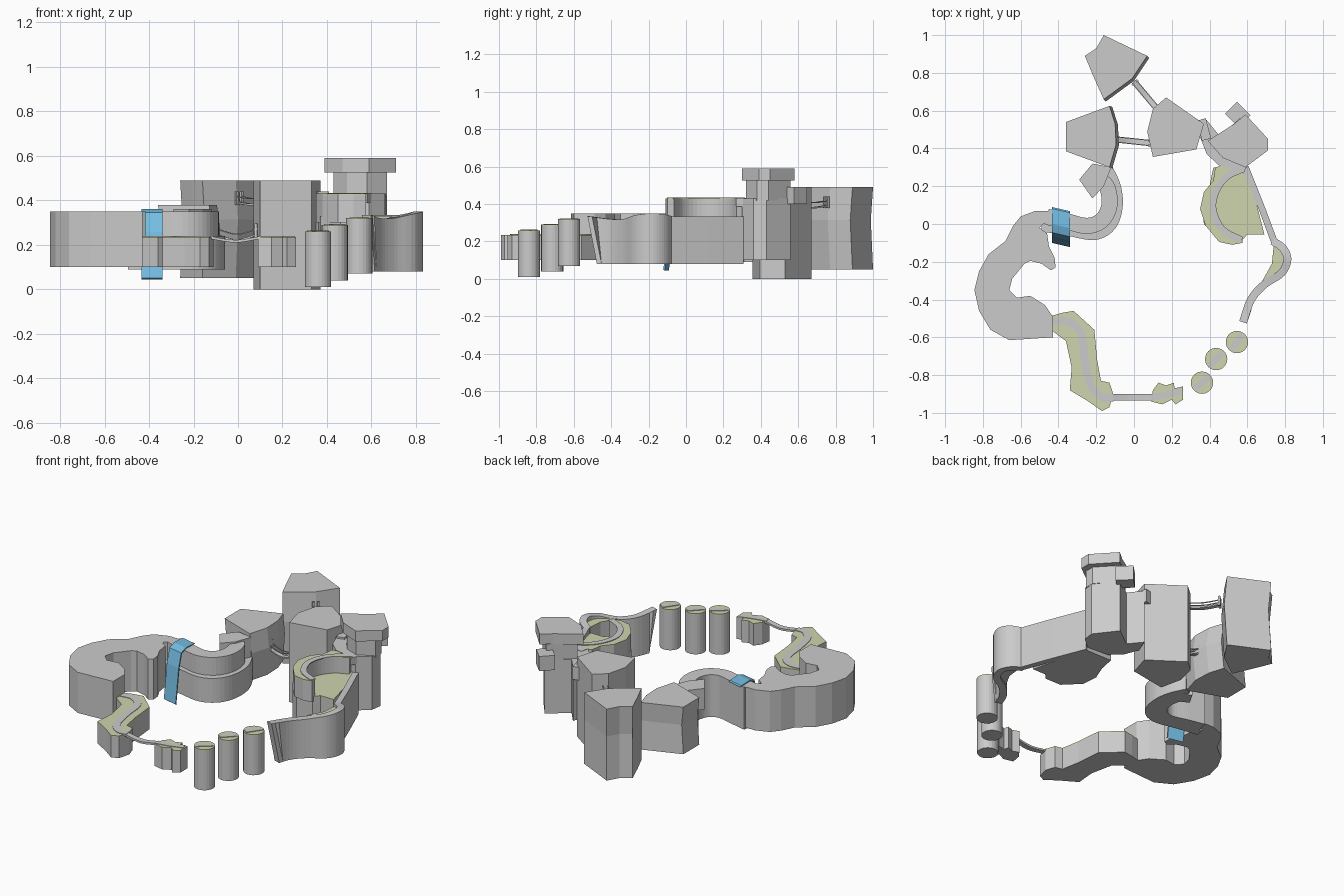
import bpy, math
from mathutils import Vector

if "Cube" in bpy.data.objects:
    bpy.data.objects.remove(bpy.data.objects["Cube"])


def material(name, colour):
    m = bpy.data.materials.new(name)
    m.diffuse_color = colour
    m.use_nodes = True
    m.node_tree.nodes["Principled BSDF"].inputs["Base Color"].default_value = m.diffuse_color
    return m


GRASS = material("grass", (0.62, 0.66, 0.42, 1))
WATER = material("water", (0.18, 0.52, 0.78, 1))


def mesh(name, rings, mat=None):
    """Loft a stack of equal rings and cap both ends."""
    n = len(rings[0])
    verts = [v for r in rings for v in r]
    faces = [list(range(n))[::-1], [len(verts) - n + i for i in range(n)]]
    for k in range(len(rings) - 1):
        for i in range(n):
            j = (i + 1) % n
            faces.append([k * n + i, k * n + j, k * n + n + j, k * n + n + i])
    me = bpy.data.meshes.new(name)
    me.from_pydata(verts, [], faces)
    if mat:
        me.materials.append(mat)
    ob = bpy.data.objects.new(name, me)
    bpy.context.collection.objects.link(ob)
    return ob


def prism(name, pts, z0, z1, mat=None, bulge=None):
    area = sum(a[0] * b[1] - b[0] * a[1] for a, b in zip(pts, pts[1:] + pts[:1]))
    if area < 0:
        pts = pts[::-1]
    rings = [[(x, y, z0) for x, y in pts], [(x, y, z1) for x, y in pts]]
    if bulge:  # rock walls lean outward below the top
        t = z0 + (z1 - z0) * 0.6
        rings.insert(1, [(x + bulge[0], y + bulge[1], t) for x, y in pts])
    return mesh(name, rings, mat)


def smooth(pts, steps=5):
    """Catmull-Rom through the points, any dimension."""
    p = [Vector(q) for q in pts]
    p = [2 * p[0] - p[1]] + p + [2 * p[-1] - p[-2]]
    out = []
    for i in range(1, len(p) - 2):
        a, b, c, d = p[i - 1:i + 3]
        for k in range(steps):
            t = k / steps
            out.append(0.5 * (2 * b + (c - a) * t + (2 * a - 5 * b + 4 * c - d) * t * t
                              + (3 * b - a - 3 * c + d) * t ** 3))
    return out + [p[-2]]


def ribbon(name, pts, width, depth, mat=None, base=None, steps=5):
    """Swept rectangle: pts give x, y and top height."""
    line = smooth(pts, steps)
    rings = []
    for i, q in enumerate(line):
        d = line[min(i + 1, len(line) - 1)] - line[max(i - 1, 0)]
        n = Vector((-d.y, d.x, 0)).normalized() * width / 2
        lo = q.z - depth if base is None else base
        rings.append([(q.x + n.x, q.y + n.y, lo), (q.x - n.x, q.y - n.y, lo),
                      (q.x - n.x, q.y - n.y, q.z), (q.x + n.x, q.y + n.y, q.z)][::-1])
    return mesh(name, rings, mat)


def box(name, c, size, turn=0):
    bx, by, bz = (s / 2 for s in size)
    a = math.radians(turn)
    pts = [(c[0] + x * math.cos(a) - y * math.sin(a), c[1] + x * math.sin(a) + y * math.cos(a))
           for x, y in ((-bx, -by), (bx, -by), (bx, by), (-bx, by))]
    return prism(name, pts, c[2] - bz, c[2] + bz)


def island(name, pts, z0, z1):
    prism(name, pts, z0, z1 - 0.008)
    prism(name + "_grass", pts, z1 - 0.008, z1, GRASS)


# Rock towers at the back
prism("back_tower", [(-.16, 1), (.07, .89), (-.01, .77), (-.16, .66), (-.21, .77), (-.26, .89),
                     (-.20, .93)], .05, .49, bulge=(.01, -.012))
prism("left_tower", [(-.36, .54), (-.13, .625), (-.10, .53), (-.095, .42), (-.13, .30),
                     (-.36, .385)], .09, .38, bulge=(.015, -.005))
prism("middle_tower", [(.17, .67), (.37, .53), (.33, .395), (.10, .355), (.07, .49), (.10, .61)],
      0, .49)

# Gate tower with ledge, neck and cap
prism("gate_tower_body", [(.35, .46), (.385, .37), (.45, .31), (.59, .30), (.66, .36), (.67, .43),
                          (.57, .56), (.45, .47), (.385, .55)], .10, .43)
prism("gate_tower_neck", [(.43, .44), (.49, .36), (.58, .32), (.67, .38), (.67, .44), (.56, .56)],
      .42, .53)
prism("gate_tower_cap", [(.39, .44), (.47, .35), (.59, .30), (.71, .39), (.71, .45), (.59, .58),
                         (.53, .53)], .525, .59)
box("tower_rear_doorway", (.55, .58, .445), (.09, .10, .09), 45)
box("tower_side_doorway", (.37, .50, .40), (.05, .11, .08), 15)

# Rope bridges between the towers
for nm, a, b, sag in (("lower", (-.10, .448, .25), (.09, .428, .25), .025),
                      ("upper", (0, .755, .395), (.13, .60, .395), .01)):
    a, b = Vector(a), Vector(b)
    mid = (a + b) / 2 - Vector((0, 0, sag))
    ribbon(nm + "_bridge_deck", [a, mid, b], .026, .008)
    d = (b - a).normalized()
    side = Vector((-d.y, d.x, 0)) * .014
    up = Vector((0, 0, .025))
    angle = math.degrees(math.atan2(d.y, d.x))
    for s in (-1, 1):
        ribbon(f"{nm}_bridge_rope", [a + side * s + up, mid + side * s + up, b + side * s + up],
               .005, .005)
        for e, k in ((a, 1), (b, -1)):
            box(f"{nm}_bridge_post", e + side * s + d * k * .008 + up * .6, (.012, .012, .06), angle)

# Curved terrace: low lawn, raised crescent and arc path
lawn = [(.42, .30), (.40, .20), (.36, .10), (.37, .0), (.46, -.09), (.57, -.09), (.60, -.055),
        (.69, -.055), (.60, .30)]
island("terrace_lawn", lawn, .08, .33)
inner = [tuple(v) for v in smooth([(.57, .27), (.49, .23), (.435, .15), (.43, .06), (.48, -.02),
                                   (.57, -.065)], 4)]
outer = [(.575, -.10), (.52, -.11), (.45, -.095), (.38, -.01), (.35, .08), (.37, .17),
         (.42, .23), (.43, .30), (.55, .33)]
island("terrace_crescent", inner + outer, .30, .43)
ribbon("terrace_arc_path", [(.57, .30, .434), (.48, .24, .434), (.43, .16, .434),
                            (.42, .07, .434), (.47, -.03, .434), (.57, -.085, .434)], .035, .006)
ribbon("arc_bridge", [(.46, .33, .432), (.53, .315, .432), (.59, .29, .432)], .05, .045)
ribbon("straight_path_wall", [(.59, .30, .334), (.67, .10, .334), (.745, -.10, .334)], .035, 0,
       base=.08)

# Curling wall on the right, with undercut end
wall = ribbon("right_curl_wall", [(.735, -.09, .334), (.79, -.13, .345), (.812, -.19, .35),
                                  (.78, -.26, .34), (.69, -.32, .32), (.62, -.40, .32),
                                  (.577, -.52, .335)], .042, 0, base=.08)
for v in wall.data.vertices:
    if v.co.z < .2 and v.co.y < -.48:
        v.co.y += .05
        v.co.x += .018
island("curl_wall_garden", [(.74, -.11), (.79, -.14), (.80, -.19), (.77, -.25), (.68, -.30),
                            (.73, -.21)], .09, .325)

# Stepping-stone pillars
for i, (x, y, top) in enumerate(((.545, -.625, .32), (.435, -.715, .29), (.36, -.84, .26))):
    ring = [(x + .059 * math.cos(t * math.tau / 24), y + .059 * math.sin(t * math.tau / 24))
            for t in range(24)]
    island(f"pillar_{i + 1}", ring, top - .25, top)
    box("pillar_path", (x, y, top), (.10, .035, .007), (55, 45, 40)[i])

# Small islet, front plank bridge and long grassy island
island("small_islet", [(.09, -.94), (.10, -.88), (.13, -.84), (.17, -.855), (.21, -.84),
                       (.215, -.87), (.26, -.86), (.26, -.93), (.22, -.955), (.20, -.93),
                       (.15, -.955)], .10, .236)
ribbon("islet_path", [(.09, -.92, .239), (.17, -.905, .239), (.25, -.88, .239)], .036, .006)
ribbon("plank_bridge", [(-.13, -.918, .239), (-.01, -.918, .222), (.10, -.918, .239)], .034, .012)
island("long_island", [(-.44, -.56), (-.45, -.49), (-.38, -.47), (-.32, -.46), (-.21, -.56),
                       (-.195, -.72), (-.175, -.83), (-.13, -.84), (-.11, -.90), (-.13, -.97),
                       (-.17, -.99), (-.24, -.94), (-.34, -.88), (-.33, -.76), (-.36, -.62)],
       .10, .236)
ribbon("long_island_path", [(-.44, -.52, .239), (-.35, -.515, .239), (-.28, -.58, .239),
                            (-.26, -.72, .239), (-.23, -.85, .239), (-.17, -.915, .239),
                            (-.11, -.918, .239)], .042, .006)

# Large hollow bluff on the left, with a lower inner floor
prism("left_bluff", [(-.43, .07), (-.52, .07), (-.60, .04), (-.64, -.01), (-.68, -.09),
                     (-.77, -.16), (-.82, -.25), (-.845, -.35), (-.82, -.46), (-.76, -.56),
                     (-.66, -.615), (-.43, -.60), (-.43, -.49), (-.47, -.43), (-.55, -.38),
                     (-.62, -.39), (-.66, -.35), (-.645, -.29), (-.58, -.21), (-.55, -.195),
                     (-.49, -.21), (-.44, -.245), (-.415, -.23), (-.42, -.18), (-.45, -.12),
                     (-.46, -.05), (-.50, -.02), (-.48, .0), (-.43, .0)], .10, .35)

# Curved ridge: high wall behind, lower path ledge in front
ribbon("ridge_wall", [(-.46, .038, .35), (-.36, .015, .35), (-.25, -.01, .35), (-.17, .02, .35),
                      (-.13, .10, .35), (-.145, .20, .35), (-.21, .245, .35)], .085, 0, base=.09)
ribbon("ridge_ledge", [(-.49, -.015, .24), (-.36, -.035, .24), (-.21, -.06, .24),
                       (-.12, -.01, .24), (-.085, .09, .24), (-.095, .20, .24),
                       (-.14, .30, .24)], .05, 0, base=.09)
prism("ridge_end_rock", [(-.29, .235), (-.22, .32), (-.12, .30), (-.16, .20), (-.22, .135)],
      .23, .36)

# Waterfall: stream across the ridge, then a curtain in front
fall = [(.082, .357), (.0, .360), (-.045, .345), (-.07, .26), (-.085, .15), (-.10, .05)]
rim = fall + [(y + .008, z - .006) for y, z in fall[::-1]]
mesh("waterfall", [[(-.435 + .095 * k, y - .022 * k, z) for y, z in rim] for k in (0, 1)], WATER)

# Consistent outward normals
import bmesh
for ob in bpy.data.objects:
    bm = bmesh.new()
    bm.from_mesh(ob.data)
    bmesh.ops.recalc_face_normals(bm, faces=bm.faces)
    bm.to_mesh(ob.data)
    bm.free()
